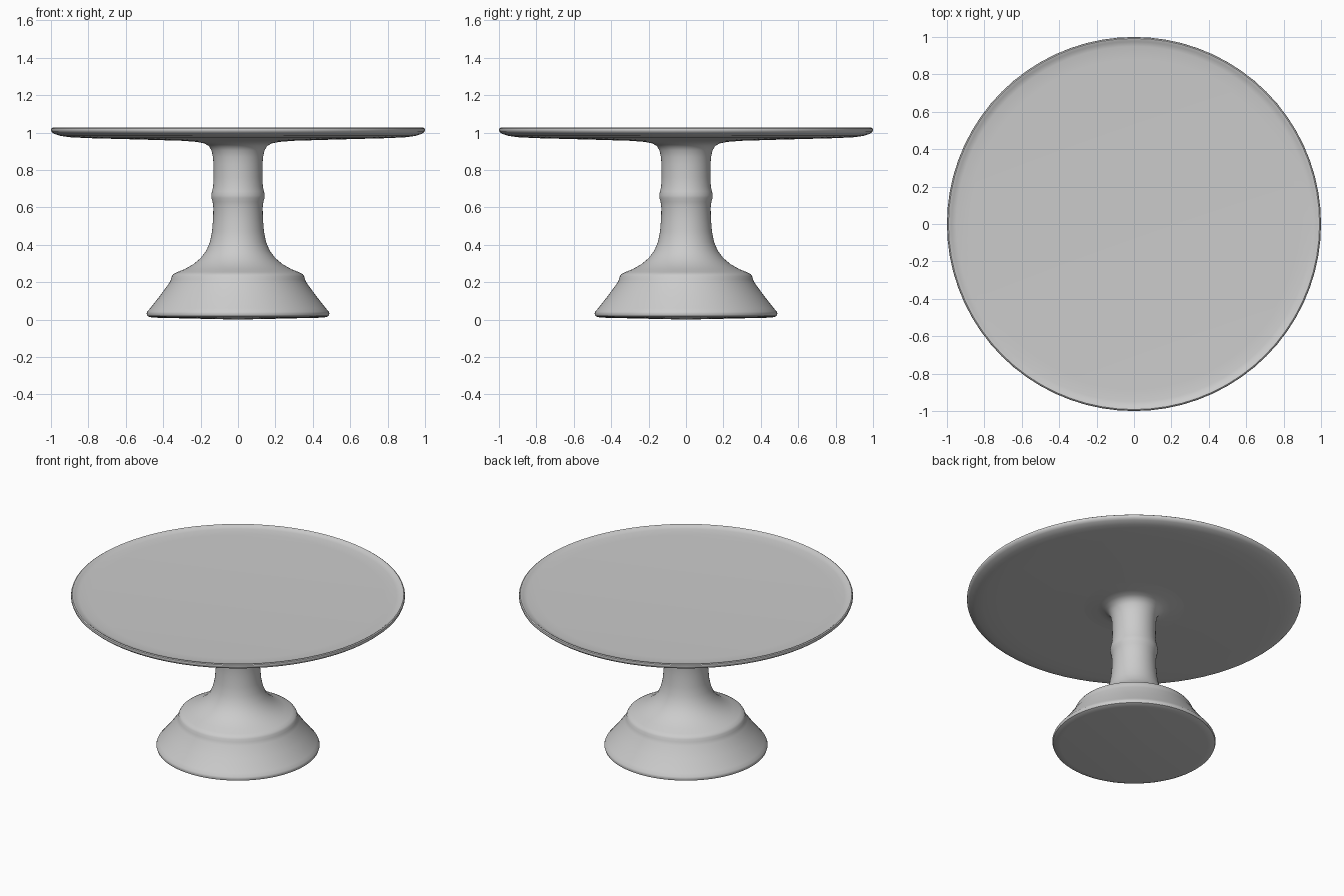
import bpy, bmesh, math

SEGMENTS = 72


def lathe(name, profile):
    """Spin an (r, z) profile, listed from bottom to top, around the z axis."""
    bm = bmesh.new()
    verts = [bm.verts.new((r, 0, z)) for r, z in profile]
    edges = [bm.edges.new(pair) for pair in zip(verts, verts[1:])]
    bmesh.ops.spin(bm, geom=verts + edges, cent=(0, 0, 0), axis=(0, 0, 1),
                   angle=math.tau, steps=SEGMENTS, use_merge=False)
    bmesh.ops.remove_doubles(bm, verts=bm.verts[:], dist=0.0002)
    bmesh.ops.recalc_face_normals(bm, faces=bm.faces[:])
    mesh = bpy.data.meshes.new(name)
    bm.to_mesh(mesh)
    bm.free()
    # Make sure the surface faces outwards (the lowest face must look down)
    low = min(mesh.polygons, key=lambda p: p.center.z)
    if low.normal.z > 0:
        mesh.flip_normals()
    obj = bpy.data.objects.new(name, mesh)
    bpy.context.collection.objects.link(obj)
    bpy.ops.object.select_all(action='DESELECT')
    obj.select_set(True)
    bpy.context.view_layer.objects.active = obj
    bpy.ops.object.shade_smooth_by_angle(angle=math.radians(40))
    return obj


# Flared foot with a shoulder, beaded stem and fillet under the plate
lathe("pedestal", [
    (0, 0), (0.14, 0.003), (0.44, 0.010), (0.47, 0.013), (0.485, 0.020),
    (0.489, 0.032), (0.485, 0.043), (0.470, 0.060),
    (0.415, 0.130), (0.368, 0.195), (0.358, 0.215), (0.354, 0.232),
    (0.345, 0.244), (0.325, 0.254), (0.285, 0.270), (0.240, 0.295),
    (0.200, 0.328), (0.170, 0.368), (0.150, 0.415), (0.139, 0.470),
    (0.133, 0.540), (0.132, 0.600), (0.136, 0.630), (0.142, 0.650),
    (0.143, 0.665), (0.139, 0.685), (0.133, 0.710), (0.130, 0.760),
    (0.131, 0.830), (0.134, 0.870), (0.142, 0.905), (0.156, 0.928),
    (0.180, 0.942), (0.220, 0.950), (0.300, 0.956)])

# Round plate with a thin rounded rim and a shallow recessed top
lathe("plate", [
    (0.300, 0.956), (0.500, 0.962), (0.800, 0.970), (0.900, 0.975),
    (0.950, 0.982), (0.985, 0.994), (0.997, 1.004), (1.000, 1.014),
    (0.998, 1.022), (0.992, 1.026), (0.985, 1.025), (0.975, 1.018),
    (0.950, 1.013), (0.880, 1.010), (0, 1.010)])
